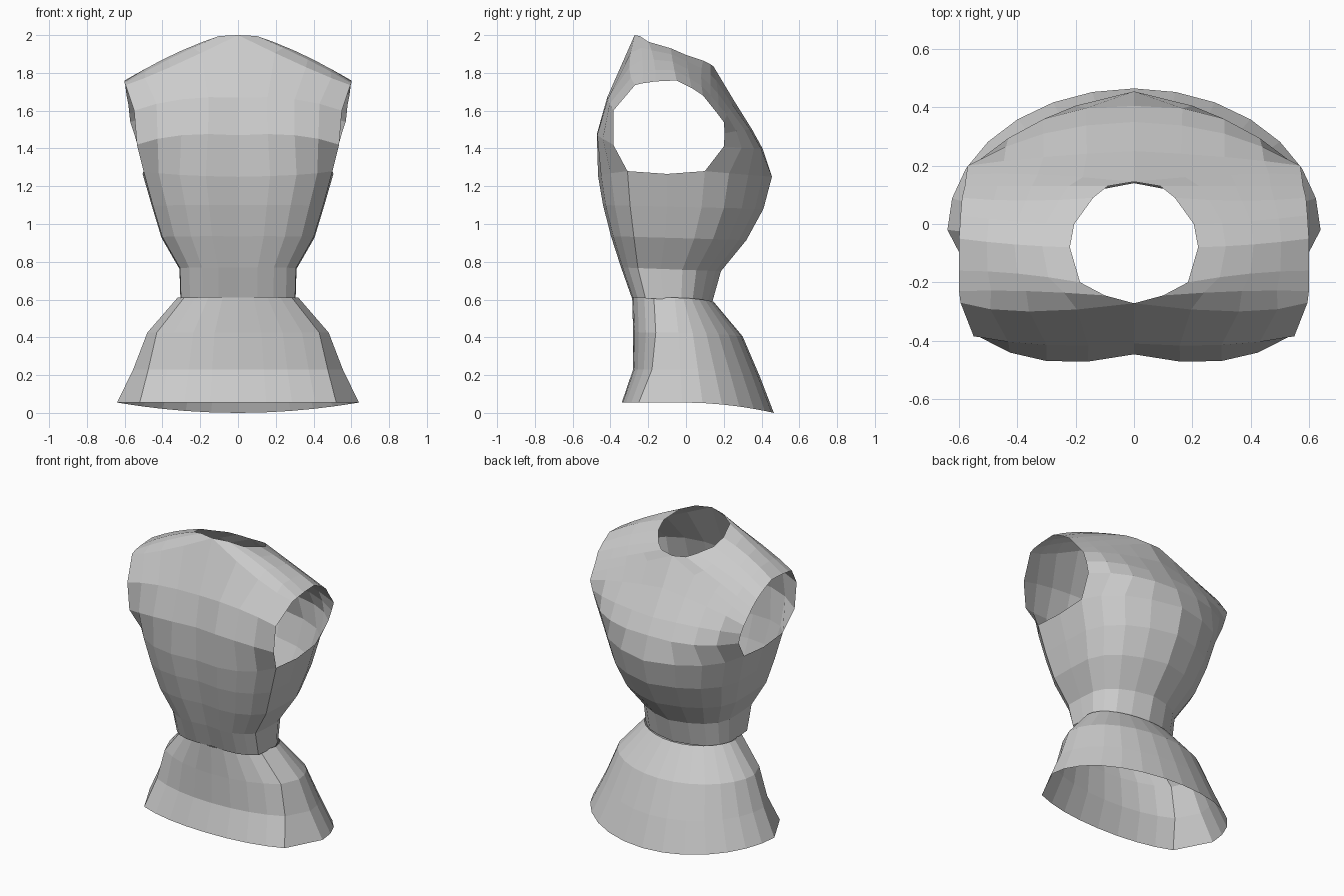
import bpy, bmesh, math
from mathutils import Vector as V

if "Cube" in bpy.data.objects:
    bpy.data.objects.remove(bpy.data.objects["Cube"])


def curve(a, m, b, n=4):
    """Points on a parabola that starts at a, passes m and ends at b."""
    a, m, b = V(a), V(m), V(b)
    pts = []
    for i in range(n + 1):
        t = i / n
        pts.append(a * (1 - t) * (1 - 2 * t) + m * 4 * t * (1 - t) + b * t * (2 * t - 1))
    return pts


def build(name, strips):
    """Skin each list of equal-length rows, then mirror the half shell."""
    bm = bmesh.new()
    for rows in strips:
        grid = [[bm.verts.new(p) for p in r] for r in rows]
        for r, s in zip(grid, grid[1:]):
            for i in range(len(r) - 1):
                bm.faces.new((r[i], r[i + 1], s[i + 1], s[i]))
    bmesh.ops.remove_doubles(bm, verts=bm.verts, dist=0.0005)
    bmesh.ops.recalc_face_normals(bm, faces=bm.faces)
    centre = V((0, -0.05, 1.1))
    if sum(f.normal.dot(f.calc_center_median() - centre) for f in bm.faces) < 0:
        bmesh.ops.reverse_faces(bm, faces=bm.faces)
    me = bpy.data.meshes.new(name)
    bm.to_mesh(me)
    bm.free()
    ob = bpy.data.objects.new(name, me)
    bpy.context.collection.objects.link(ob)
    mod = ob.modifiers.new("mirror", 'MIRROR')
    mod.use_clip = True
    return ob


# Front of chest: rows from armhole edge to centre line
front = [
    curve((.50, -.31, 1.28), (.31, -.45, 1.26), (0, -.445, 1.25)),
    curve((.535, -.385, 1.42), (.30, -.47, 1.47), (0, -.447, 1.47)),
    curve((.55, -.385, 1.60), (.30, -.415, 1.66), (0, -.41, 1.67)),
    curve((.595, -.27, 1.735), (.36, -.30, 1.83), (0, -.272, 2.0)),
]
# Shoulder: rows from armhole edge to neck edge
shoulder = [
    curve((.60, -.23, 1.745), (.37, -.23, 1.87), (.10, -.245, 1.995)),
    curve((.60, -.16, 1.755), (.40, -.17, 1.87), (.185, -.20, 1.965)),
    curve((.60, -.05, 1.76), (.41, -.07, 1.86), (.22, -.08, 1.93)),
    curve((.595, .03, 1.72), (.40, .01, 1.82), (.205, .00, 1.895)),
    curve((.59, .09, 1.68), (.37, .08, 1.78), (.14, .09, 1.865)),
    curve((.58, .13, 1.63), (.35, .13, 1.735), (.09, .13, 1.845)),
]
# Back: rows from armhole edge to centre line
back = [
    curve((.575, .17, 1.58), (.33, .17, 1.69), (0, .145, 1.835)),
    curve((.57, .20, 1.54), (.31, .23, 1.61), (0, .25, 1.66)),
    curve((.55, .205, 1.48), (.31, .31, 1.50), (0, .35, 1.50)),
    curve((.53, .20, 1.41), (.31, .36, 1.40), (0, .405, 1.40)),
    curve((.50, .10, 1.28), (.35, .33, 1.26), (0, .455, 1.25)),
]

# Underarm ring, squeezed down to the waist
under = front[0][::-1] + [V((.505, -.10, 1.265))] + back[-1]
lower = [under]
for z, w, yf, yb in [(1.09, .455, -.425, .41), (.925, .405, -.385, .32),
                     (.76, .31, -.335, .185), (.60, .305, -.28, .14)]:
    ring = []
    for p in under:
        t = (p.y + .45) / .905
        ring.append(V((p.x * w / .505, yf + (yb - yf) * t, z + .01 - .02 * t)))
    lower.append(ring)
build("bodice", [front + shoulder + back, lower])

# Flared skirt: flat front panel, side facet, rounded back
skirt = []
for z, yf, xc, yc, xs, ys, yb, drop in [
        (.61, -.285, .285, -.17, .32, -.06, .145, .02),
        (.425, -.28, .43, -.16, .48, -.04, .30, .02),
        (.23, -.28, .475, -.18, .555, -.03, .39, .035),
        (.055, -.34, .52, -.25, .64, -.02, .465, .055)]:
    ring = curve((0, yf, z), (xc * .55, yf + (yc - yf) * .25, z), (xc, yc, z))
    for i in range(8):
        a = math.pi / 2 * i / 7
        ring.append(V((xs * math.cos(a), ys + (yb - ys) * math.sin(a),
                       z - drop * math.sin(a) ** 2)))
    skirt.append(ring)
build("skirt", [skirt])
